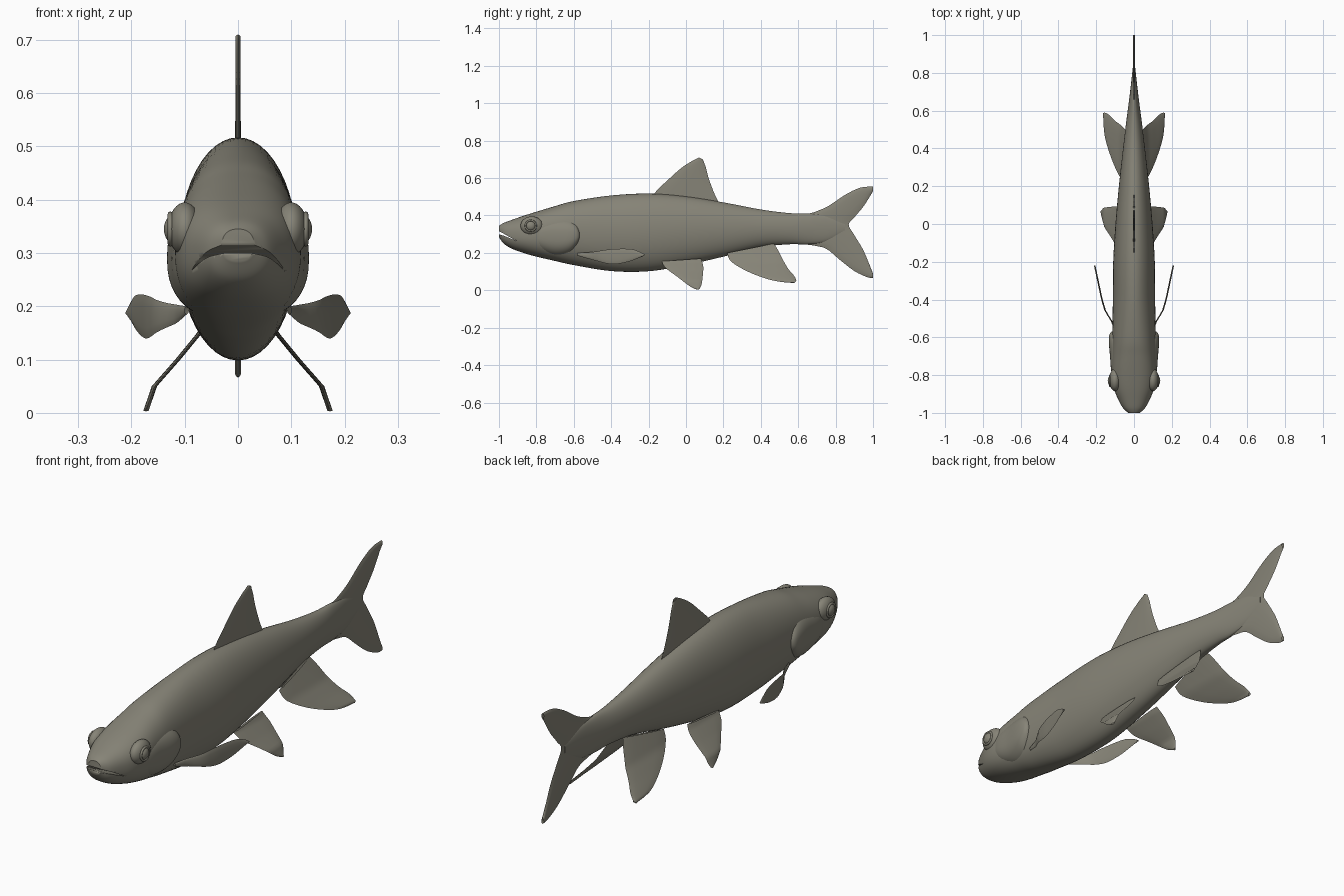
import bpy, bmesh, math

if "Cube" in bpy.data.objects:
    bpy.data.objects.remove(bpy.data.objects["Cube"])

skin = bpy.data.materials.new("olive grey skin")
skin.diffuse_color = (0.24, 0.23, 0.185, 1)
skin.use_nodes = True
skin.node_tree.nodes["Principled BSDF"].inputs["Base Color"].default_value = skin.diffuse_color


def spline(pts, t):
    """Catmull-Rom point at t (0..1) along a list of tuples."""
    n = len(pts) - 1
    i = min(int(t * n), n - 1)
    f = t * n - i
    p0, p1, p2, p3 = pts[max(i - 1, 0)], pts[i], pts[i + 1], pts[min(i + 2, n)]
    return [b + 0.5 * f * (c - a + f * (2 * a - 5 * b + 4 * c - d + f * (3 * (b - c) + d - a)))
            for a, b, c, d in zip(p0, p1, p2, p3)]


def finish(name, bm, angle=40):
    bmesh.ops.remove_doubles(bm, verts=bm.verts, dist=1e-5)
    bmesh.ops.recalc_face_normals(bm, faces=bm.faces)
    me = bpy.data.meshes.new(name)
    bm.to_mesh(me)
    bm.free()
    ob = bpy.data.objects.new(name, me)
    bpy.context.collection.objects.link(ob)
    me.materials.append(skin)
    bpy.ops.object.select_all(action='DESELECT')
    ob.select_set(True)
    bpy.context.view_layer.objects.active = ob
    bpy.ops.object.shade_smooth_by_angle(angle=math.radians(angle))
    return ob


def loft(name, rows, rings, sides, power):
    """Skin of superellipse rings from rows of (y, top, bottom, half width)."""
    bm = bmesh.new()
    loops = []
    for r in range(rings + 1):
        y, top, bot, w = spline(rows, r / rings)
        e = 2 / power(y)
        loop = []
        for s in range(sides):
            a = 2 * math.pi * s / sides
            c, q = math.cos(a), math.sin(a)
            loop.append(bm.verts.new((
                math.copysign(abs(c) ** e, c) * w, y,
                (top + bot) / 2 + math.copysign(abs(q) ** e, q) * (top - bot) / 2)))
        loops.append(loop)
    for a, b in zip(loops, loops[1:]):
        for s in range(sides):
            k = (s + 1) % sides
            bm.faces.new((a[s], a[k], b[k], b[s]))
    bm.faces.new(loops[0])
    bm.faces.new(loops[-1])
    return finish(name, bm)


def fin(name, edge_a, edge_b, thick, across=lambda y, z: 0.0, n=24, m=8):
    """Thin lens-shaped sheet between two (y, z) edges; across gives x."""
    bm = bmesh.new()
    for side in (1, -1):
        grid = []
        for i in range(n + 1):
            a, b = spline(edge_a, i / n), spline(edge_b, i / n)
            row = []
            for j in range(m + 1):
                u = j / m
                y, z = (a[0] + (b[0] - a[0]) * u, a[1] + (b[1] - a[1]) * u)
                off = 0 if j in (0, m) else thick * math.sin(math.pi * u) ** 0.5
                row.append(bm.verts.new((across(y, z) + side * off, y, z)))
            grid.append(row)
        for p, q in zip(grid, grid[1:]):
            for j in range(m):
                bm.faces.new((p[j], p[j + 1], q[j + 1], q[j]))
    return finish(name, bm, 60)


def ball(name, loc, rad):
    bm = bmesh.new()
    bmesh.ops.create_uvsphere(bm, u_segments=28, v_segments=18, radius=1)
    for v in bm.verts:
        v.co = [l + c * r for l, c, r in zip(loc, v.co, rad)]
    return finish(name, bm)


def ramp(keys, v):
    """Piecewise linear lookup in sorted (key, value) pairs."""
    for (a, x), (b, w) in zip(keys, keys[1:]):
        if v <= b:
            return x + (w - x) * (v - a) / (b - a)
    return keys[-1][1]


# body
body = loft("body", [
    (-1.0, .345, .285, .03), (-.975, .36, .25, .058), (-.93, .377, .222, .083),
    (-.87, .398, .2, .107), (-.8, .42, .18, .118), (-.7, .45, .157, .117),
    (-.6, .477, .135, .115), (-.4, .507, .103, .112), (-.2, .517, .102, .11),
    (0, .502, .135, .098), (.2, .47, .18, .08), (.4, .432, .23, .058),
    (.55, .413, .246, .04), (.65, .41, .246, .027), (.75, .4, .26, .015),
    (.85, .36, .31, .004)], 90, 48,
    lambda y: 2.35 if y < -.75 else max(2.0, 2.35 - (y + .75)))

# mouth slit cut into the snout
bm = bmesh.new()
slit = [(-1.06, .345), (-.975, .303), (-.91, .266), (-.975, .292), (-1.06, .318)]
ends = [[bm.verts.new((x, y, z)) for y, z in slit] for x in (-.2, .2)]
for f in ends:
    bm.faces.new(f)
for i in range(len(slit)):
    k = (i + 1) % len(slit)
    bm.faces.new((ends[0][i], ends[0][k], ends[1][k], ends[1][i]))
cutter = finish("mouth_cutter", bm)
mod = body.modifiers.new("mouth", 'BOOLEAN')
mod.object = cutter
mod.operation = 'DIFFERENCE'
mod.solver = 'EXACT'
bpy.context.view_layer.objects.active = body
bpy.ops.object.modifier_apply(modifier=mod.name)
bpy.data.objects.remove(cutter)

# gill covers, flaring out of both cheeks
loft("gill_covers", [
    (-.86, .36, .25, .098), (-.78, .385, .2, .12), (-.7, .4, .175, .127),
    (-.63, .397, .183, .133), (-.59, .375, .215, .131), (-.572, .34, .25, .121),
    (-.568, .31, .28, .105)], 36, 48, lambda y: 2.6)

# dorsal fin
fin("dorsal_fin", [(-.19, .49), (-.15, .54), (-.1, .587), (-.03, .65), (.03, .69), (.07, .71)],
    [(.18, .46), (.155, .51), (.135, .56), (.118, .61), (.105, .66), (.09, .70)], .005)

# forked tail fin: outer edge with root, then fork edge
fin("tail_fin", [
    (1, .555), (.93, .548), (.85, .51), (.76, .45), (.68, .416), (.62, .4), (.6, .33),
    (.62, .255), (.68, .24), (.75, .222), (.82, .165), (.9, .103), (.97, .07), (1, .066)],
    [(1, .53), (.95, .45), (.9, .39), (.87, .35), (.9, .295), (.95, .21), (1, .09)],
    .006, n=52)

# paired fins
low = [(0, .174), (.05, .157), (.1, .113), (.15, .072), (.25, .02)]
out = [(-.6, .09), (-.52, .115), (-.46, .152), (-.4, .17), (-.22, .208)]
for s, side in ((1, "left"), (-1, "right")):
    fin(side + "_pectoral_fin",
        [(-.58, .2), (-.5, .205), (-.4, .22), (-.3, .221), (-.25, .207), (-.22, .19)],
        [(-.58, .185), (-.5, .163), (-.4, .14), (-.32, .15), (-.26, .17), (-.225, .184)],
        .004, lambda y, z: s * ramp(out, y))
    fin(side + "_pelvic_fin",
        [(-.13, .155), (-.11, .12), (-.05, .075), (.02, .022), (.06, .003)],
        [(.08, .17), (.092, .13), (.09, .08), (.083, .03), (.07, .005)],
        .005, lambda y, z: s * ramp(low, z))
    fin(side + "_anal_fin",
        [(.22, .2), (.24, .155), (.32, .105), (.42, .065), (.5, .046), (.58, .039)],
        [(.47, .25), (.495, .21), (.52, .16), (.55, .11), (.58, .075), (.59, .05)],
        .005, lambda y, z: s * ramp(low, z))
    # eye socket bulge, eyeball and lid ring
    ball(side + "_eye_socket", (s * .1, -.825, .345), (.031, .06, .05))
    ball(side + "_eye", (s * .122, -.83, .345), (.017, .026, .026))
    bpy.ops.mesh.primitive_torus_add(
        major_radius=.028, minor_radius=.005, major_segments=32, minor_segments=8,
        location=(s * .127, -.83, .345), rotation=(0, math.pi / 2, 0))
    lid = bpy.context.object
    lid.name = side + "_eyelid"
    lid.data.materials.append(skin)
    bpy.ops.object.shade_smooth_by_angle(angle=math.radians(60))
